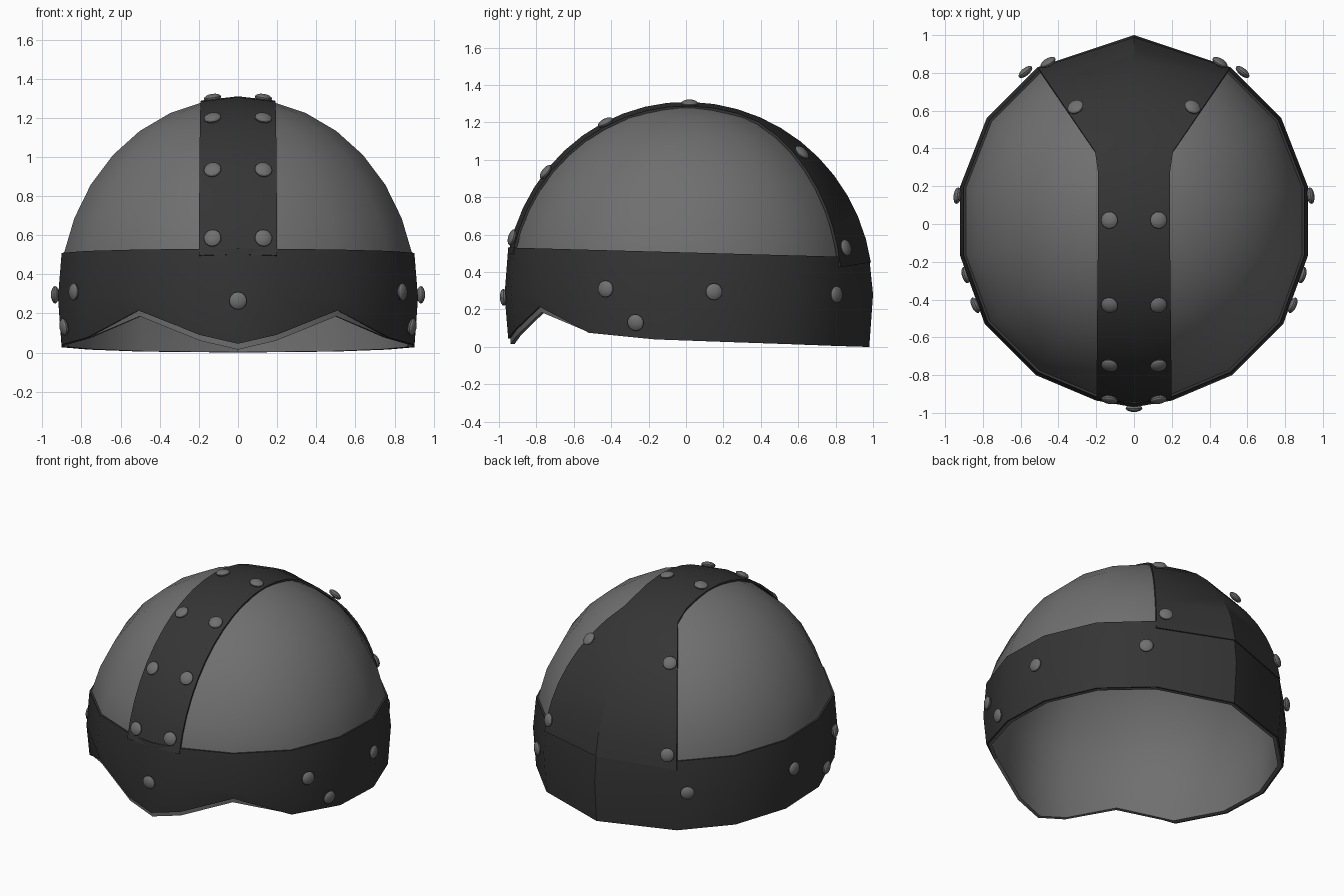
import bpy, bmesh
from math import sin, cos, sqrt, pi, radians
from mathutils import Vector

if "Cube" in bpy.data.objects:
    bpy.data.objects.remove(bpy.data.objects["Cube"])

ZC, H, A = 0.3, 1.01, 0.92          # dome centre height, dome rise, half width


def material(name, v):
    m = bpy.data.materials.new(name)
    m.diffuse_color = (v, v, v, 1)
    m.use_nodes = True
    m.node_tree.nodes["Principled BSDF"].inputs["Base Color"].default_value = m.diffuse_color
    return m


DARK = material("dark_metal", 0.035)
GREY = material("grey_metal", 0.16)


def finish(name, bm, mat, thickness=0.0):
    bmesh.ops.recalc_face_normals(bm, faces=bm.faces)
    # open sheets: make sure the normals point away from the dome centre
    if sum((f.calc_center_median() - Vector((0, 0, ZC))).dot(f.normal) for f in bm.faces) < 0 and thickness:
        bmesh.ops.reverse_faces(bm, faces=bm.faces)
    me = bpy.data.meshes.new(name)
    bm.to_mesh(me)
    bm.free()
    ob = bpy.data.objects.new(name, me)
    bpy.context.collection.objects.link(ob)
    me.materials.append(mat)
    bpy.ops.object.select_all(action='DESELECT')
    ob.select_set(True)
    bpy.context.view_layer.objects.active = ob
    if thickness:
        mod = ob.modifiers.new("thickness", 'SOLIDIFY')
        mod.thickness = thickness
        mod.offset = -1
        bpy.ops.object.modifier_apply(modifier=mod.name)
    bpy.ops.object.shade_smooth_by_angle(angle=radians(32))
    return ob


def loft(bm, rows, closed):
    vs = [[bm.verts.new(p) for p in row] for row in rows]
    n = len(vs[0])
    for lo, hi in zip(vs, vs[1:]):
        for i in range(n if closed else n - 1):
            j = (i + 1) % n
            bm.faces.new((lo[i], lo[j], hi[j], hi[i]))
    return vs


# plan outline with rim height, back to front, mirrored to a 16-sided ring
half = [(0, 1.0, 0.0), (0.51, 0.83, 0.005), (0.78, 0.56, 0.015), (0.92, 0.2, 0.027),
        (0.92, -0.17, 0.04), (0.79, -0.53, 0.075), (0.52, -0.8, 0.215),
        (0.2, -0.935, 0.09), (0, -0.97, 0.045)]
ring = half + [(-x, y, z) for x, y, z in half[-2:0:-1]]


def band_rows(s, drop=0.0):
    def top(y):
        return 0.505 - 0.027 * y
    return [[(x * s * 0.98, y * s * 0.98, z - (drop if y < -0.6 else 0)) for x, y, z in ring],
            [(x * s, y * s, 0.28) for x, y, z in ring],
            [(x * s * 0.98, y * s * 0.98, top(y)) for x, y, z in ring]]


# dome shell, running down inside the band to the rim
S = 0.986
rows = band_rows(S, 0.03)
for k in range(1, 7):
    phi = 0.2 + k * (pi / 2 - 0.2) / 7
    rows.append([(x * S * cos(phi), y * S * cos(phi), ZC + H * 0.99 * sin(phi)) for x, y, z in ring])
bm = bmesh.new()
vs = loft(bm, rows, True)
apex = bm.verts.new((0, 0, ZC + H * 0.99))
for i in range(len(ring)):
    bm.faces.new((vs[-1][i], vs[-1][(i + 1) % len(ring)], apex))
finish("dome_shell", bm, GREY, 0.022)

# brow band with arched lower edge
bm = bmesh.new()
loft(bm, band_rows(1.0), True)
finish("brow_band", bm, DARK, 0.014)

# crest strap, widening into the ridged back plate
rows = []
N = 22
for i in range(N + 1):
    psi = -1.37 + i * 2.79 / N
    b = 0.97 if psi < 0 else 1.0
    w = 0.19
    for _ in range(12):
        y = b * sin(psi) * sqrt(1 - (w / A) ** 2)
        w = max(0.19 - 0.01 * min(y, 0), 0.19 + 0.68 * (y - 0.36))
    k = sqrt(1 - (w / A) ** 2)
    edge = (b * sin(psi) * k, ZC + H * cos(psi) * k)
    rows.append([(-w, *edge), (0, b * sin(psi), ZC + H * cos(psi)), (w, *edge)])
bm = bmesh.new()
loft(bm, rows, False)
finish("crest_strap", bm, DARK, 0.014)

# rivets, mirrored across the middle
spots = [(0.13, -0.93, 0.585), (0.13, -0.75, 0.935), (0.13, -0.43, 1.2), (0.13, 0.02, 1.302),
         (0.31, 0.62, 1.04), (0.455, 0.855, 0.53), (0.575, 0.805, 0.28), (0.935, 0.15, 0.295),
         (0.84, -0.43, 0.31), (0.89, -0.27, 0.13), (0, -0.975, 0.265)]
bm = bmesh.new()
for x, y, z in spots:
    for sx in ((1, -1) if x else (1,)):
        p = Vector((x * sx, y, z))
        n = Vector((p.x / A ** 2, p.y / 0.98 ** 2, (z - ZC) / H ** 2))
        new = bmesh.ops.create_uvsphere(bm, u_segments=14, v_segments=8, radius=0.045)['verts']
        rot = n.to_track_quat('Z', 'Y')
        for v in new:
            v.co = p + rot @ Vector((v.co.x, v.co.y, v.co.z * 0.45))
finish("rivets", bm, GREY)
